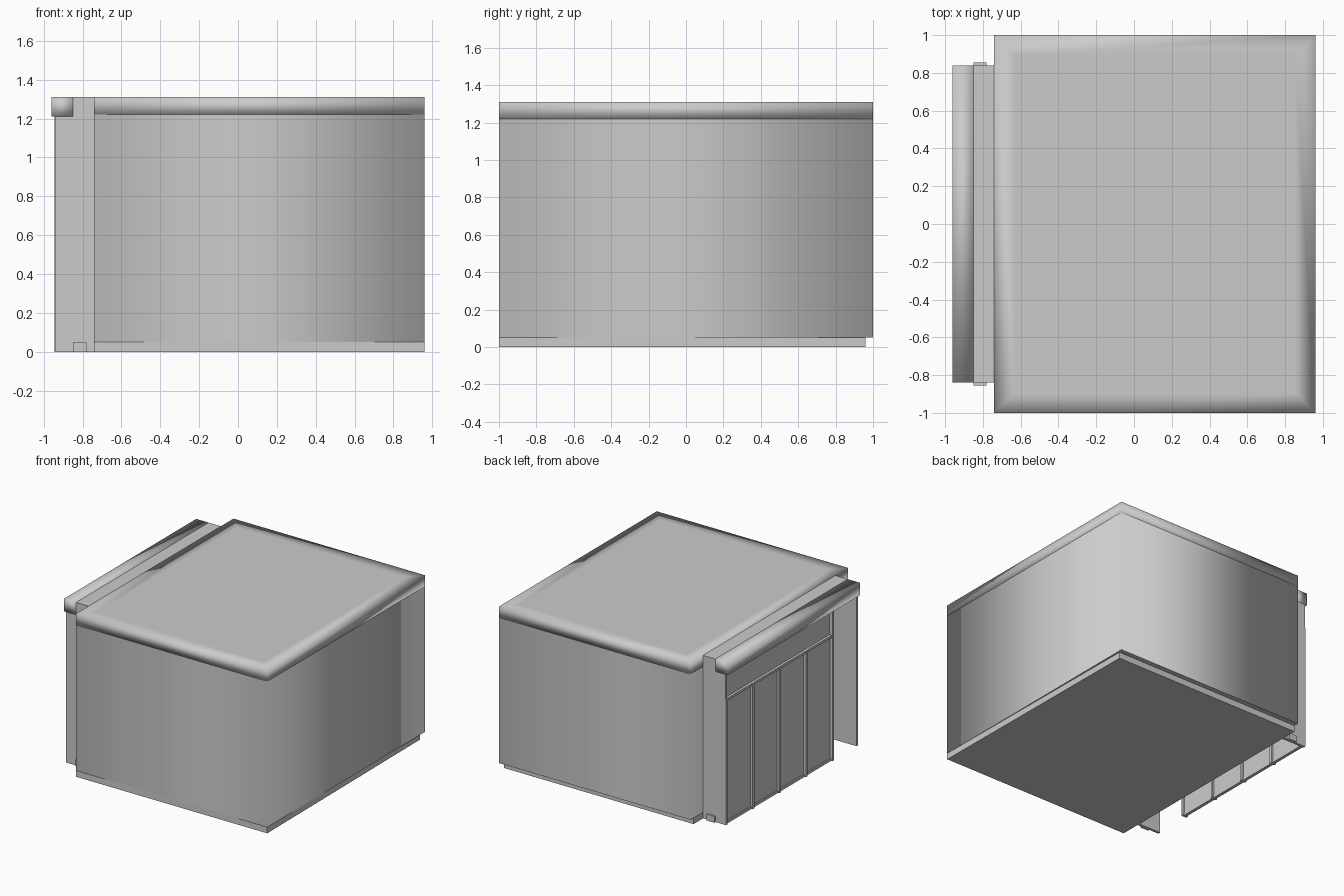
import bpy, bmesh

cube = bpy.data.objects.get("Cube")
if cube:
    bpy.data.objects.remove(cube, do_unlink=True)

grey = bpy.data.materials.new("plain_grey")
grey.use_nodes = True
COLOUR = (0.6, 0.6, 0.6, 1)
grey.diffuse_color = COLOUR
grey.node_tree.nodes["Principled BSDF"].inputs["Base Color"].default_value = COLOUR


def finish(name, bm):
    mesh = bpy.data.meshes.new(name)
    bmesh.ops.recalc_face_normals(bm, faces=bm.faces)
    bm.to_mesh(mesh)
    bm.free()
    mesh.materials.append(grey)
    obj = bpy.data.objects.new(name, mesh)
    bpy.context.collection.objects.link(obj)
    return obj


def box(name, x, y, z, soft=None, inset=0):
    """Box from ranges; soft='all' blends every edge, 'walls' only upright ones."""
    bm = bmesh.new()
    bmesh.ops.create_cube(bm, size=1)
    for v in bm.verts:
        for i, (lo, hi) in enumerate((x, y, z)):
            v.co[i] = hi if v.co[i] > 0 else lo
    bm.normal_update()
    if inset:
        top = [f for f in bm.faces if f.normal.z > 0.9]
        bmesh.ops.inset_region(bm, faces=top, thickness=inset)
    if soft:
        for f in bm.faces:
            f.smooth = True
    if soft == "walls":
        for e in bm.edges:
            a, b = e.verts
            e.smooth = abs(a.co.z - b.co.z) > 0.1
    return finish(name, bm)


# Main hall with softly shaded walls, and its roof slab
box("hall_walls", (-0.74, 0.96), (-1, 1), (0.05, 1.22), "walls")
box("roof_slab", (-0.74, 0.96), (-1, 1), (1.22, 1.31), "all", inset=0.15)

# Plinth, drawn in slightly towards the back left corner
bm = bmesh.new()
outline = [(-0.74, -1), (0.96, -1), (0.945, 0.96), (-0.74, 0.96)]
base = bm.faces.new([bm.verts.new((px, py, 0)) for px, py in outline])
raised = bmesh.ops.extrude_face_region(bm, geom=[base])["geom"]
for v in raised:
    if isinstance(v, bmesh.types.BMVert):
        v.co.z = 0.05
finish("plinth", bm)

# Entrance frame: header, rounded canopy, end posts and fins
box("entrance_header", (-0.85, -0.74), (-0.84, 0.84), (1.21, 1.31))
box("canopy", (-0.96, -0.85), (-0.84, 0.84), (1.21, 1.31), "all")
for side, s in (("left", 1), ("right", -1)):
    span = sorted((s * 0.82, s * 0.84))
    box(f"entrance_post_{side}", (-0.85, -0.74), span, (0, 1.21))
    box(f"entrance_fin_{side}", (-0.94, -0.85), span, (0, 1.21))
    foot = sorted((s * 0.82, s * 0.855))
    box(f"post_foot_{side}", (-0.85, -0.78), foot, (0, 0.05))

# Glazed front: four closed bays, the fifth left open as the doorway
BAY = 0.337
START = 0.83
for i in range(4):
    hi = START - i * BAY
    lo = hi - BAY
    box(f"front_panel_{i + 1}", (-0.925, -0.915), (lo, hi), (0.01, 1.0))
    box(f"transom_panel_{i + 1}", (-0.92, -0.91), (lo, hi), (1.0, 1.21))
    box(f"panel_top_rail_{i + 1}", (-0.94, -0.91), (lo, hi), (0.99, 1.01))
    box(f"panel_bottom_rail_{i + 1}", (-0.935, -0.91), (lo, hi), (0, 0.02))
for i in range(5):
    y = START - i * BAY
    top = 1.21 if i == 4 else 1.01
    box(f"mullion_{i + 1}", (-0.945, -0.9), (y - 0.01, y + 0.01), (0, top))
